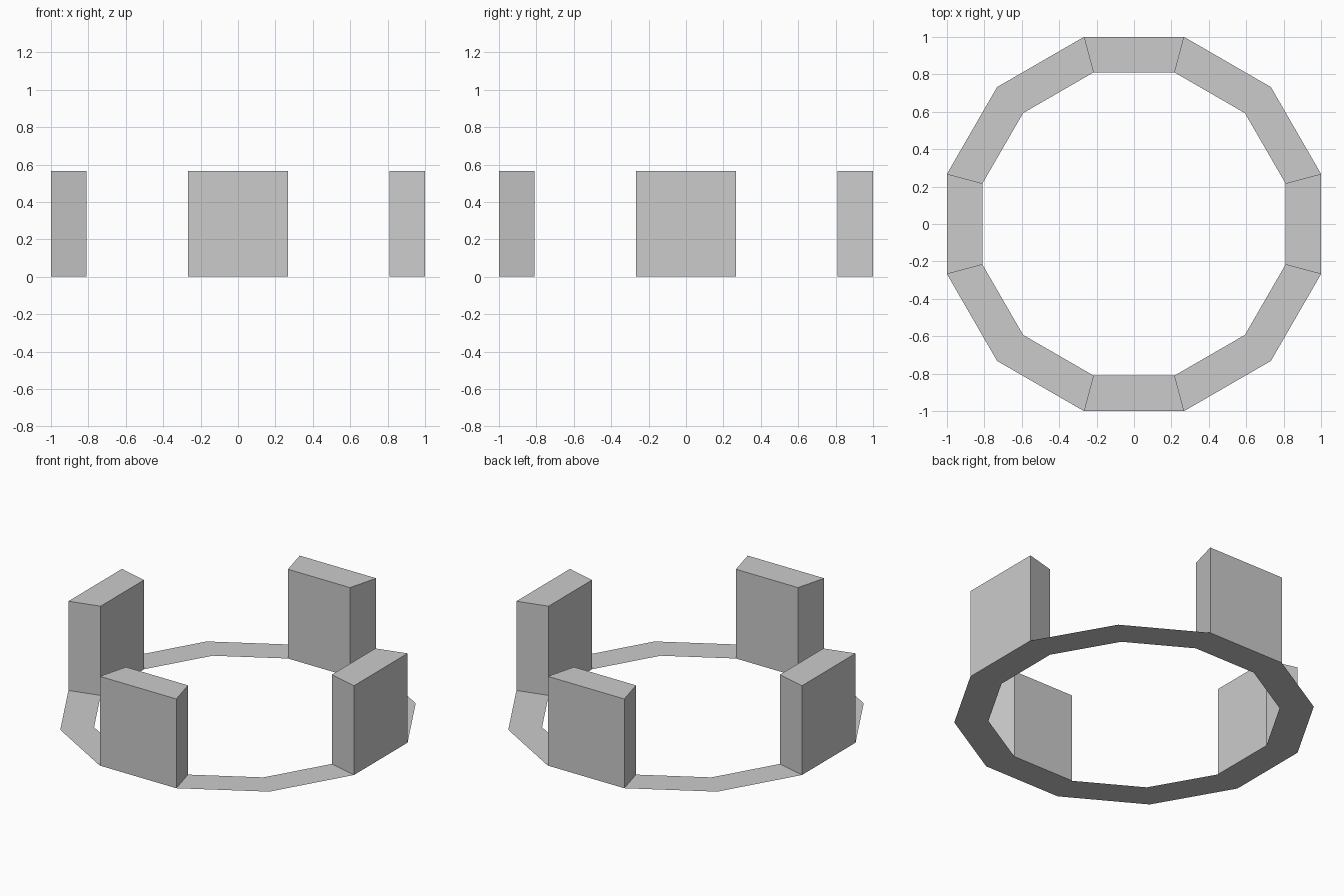
import bpy
import bmesh
from math import cos, sin, tan, radians
from mathutils import Matrix

cube = bpy.data.objects.get("Cube")
if cube:
    bpy.data.objects.remove(cube, do_unlink=True)

SIDES = 12
OUTER, INNER = 1.0, 0.81      # distance from the centre to the flat sides
HEIGHT = 0.565
HALF = radians(180 / SIDES)

stone = bpy.data.materials.new("light_grey_stone")
stone.use_nodes = True
grey = (0.6, 0.6, 0.6, 1)
stone.diffuse_color = grey
stone.node_tree.nodes["Principled BSDF"].inputs["Base Color"].default_value = grey


def finish(bm, name):
    """Turn a bmesh into a flat-shaded stone object."""
    mesh = bpy.data.meshes.new(name)
    bm.to_mesh(mesh)
    bm.free()
    mesh.materials.append(stone)
    obj = bpy.data.objects.new(name, mesh)
    bpy.context.collection.objects.link(obj)
    return obj


# Flat twelve-sided base ring
bm = bmesh.new()
loops = []
for apothem in (OUTER, INNER):
    r = apothem / cos(HALF)
    loops.append([bm.verts.new((r * cos(HALF * (2 * i + 1)), r * sin(HALF * (2 * i + 1)), 0))
                  for i in range(SIDES)])
outer, inner = loops
for i in range(SIDES):
    j = (i + 1) % SIDES
    bm.faces.new((outer[i], outer[j], inner[j], inner[i]))
finish(bm, "base_ring")


# Upright wall blocks on every third segment, standing on the ring
def wall_block(name, angle):
    bm = bmesh.new()
    wo, wi = OUTER * tan(HALF), INNER * tan(HALF)
    plan = [(-wo, -OUTER), (wo, -OUTER), (wi, -INNER), (-wi, -INNER)]
    low = [bm.verts.new((x, y, 0)) for x, y in plan]
    top = [bm.verts.new((x, y, HEIGHT)) for x, y in plan]
    bm.faces.new(top)
    for i in range(4):
        j = (i + 1) % 4
        bm.faces.new((low[i], low[j], top[j], top[i]))
    bm.transform(Matrix.Rotation(radians(angle), 4, "Z"))
    finish(bm, name)


for k, side in enumerate(("front", "left", "back", "right")):
    wall_block(side + "_wall_block", 90 * k)
